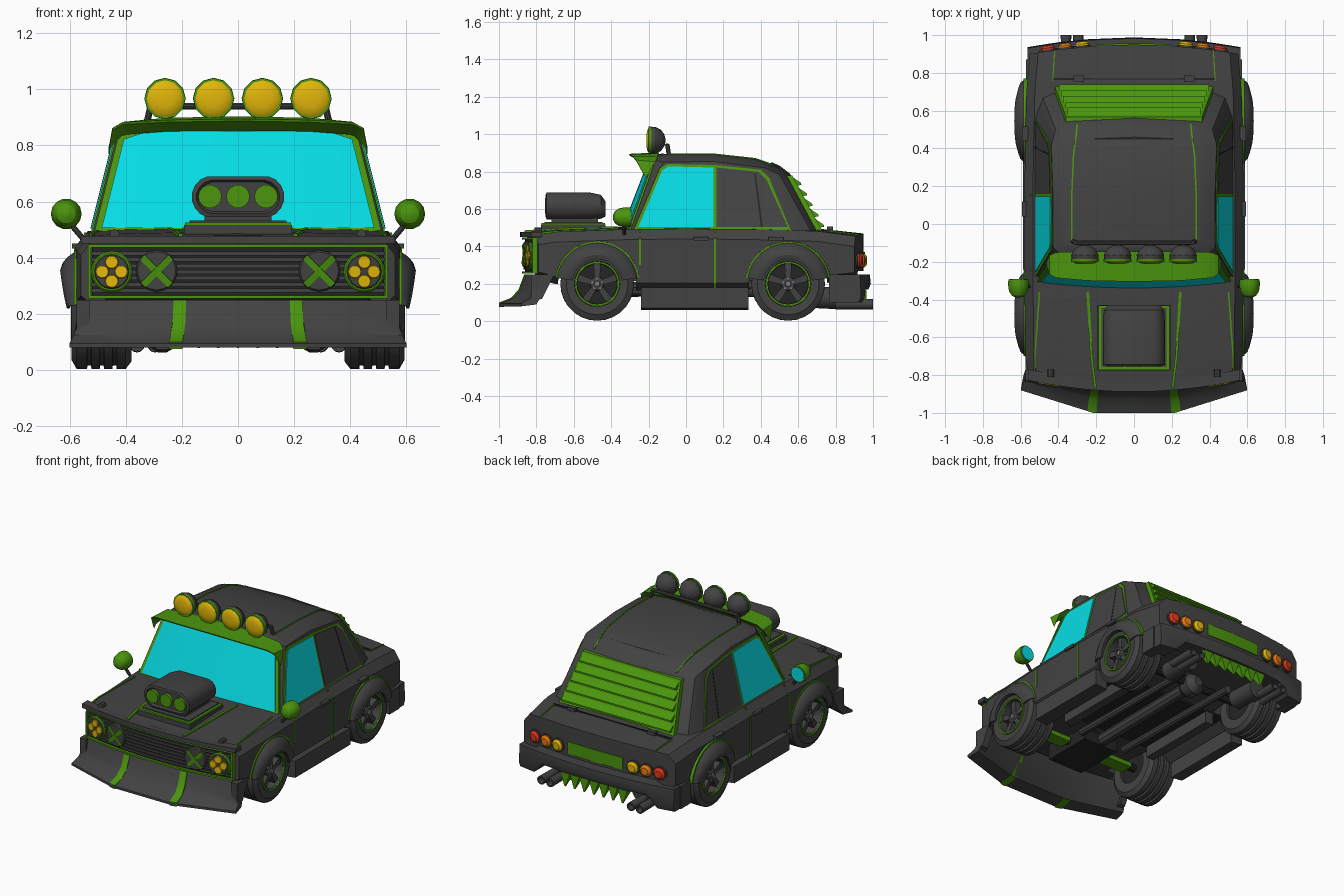
import bpy, bmesh, math
from mathutils import Vector

if "Cube" in bpy.data.objects:
    bpy.data.objects.remove(bpy.data.objects["Cube"])

def mat(name, r, g, b):
    m = bpy.data.materials.new(name)
    m.diffuse_color = (r, g, b, 1)
    m.use_nodes = True
    m.node_tree.nodes["Principled BSDF"].inputs["Base Color"].default_value = m.diffuse_color
    return m

DARK = mat("charcoal", .055, .055, .055)
BLACK = mat("black", .018, .018, .018)
GREEN = mat("green", .07, .30, .004)
CYAN = mat("cyan_glass", .002, .72, .78)
YELLOW = mat("yellow", .76, .47, .003)
ORANGE = mat("orange", .80, .2, .005)
RED = mat("red", .70, .04, .012)
GREY = mat("grey_metal", .22, .22, .23)

def shade(me):
    me.shade_smooth()
    me.set_sharp_from_angle(angle=math.radians(32))

def finish(name, bm, m, mirror=False, bow=False):
    if bow:  # curved nose and tail in plan
        for v in bm.verts:
            k = (v.co.x / .58) ** 2
            if v.co.y < -.78: v.co.y += .065 * k
            elif v.co.y > .85: v.co.y -= .055 * k
    if mirror:
        d = bmesh.ops.duplicate(bm, geom=bm.verts[:] + bm.edges[:] + bm.faces[:])["geom"]
        for e in d:
            if isinstance(e, bmesh.types.BMVert): e.co.x *= -1
    bmesh.ops.recalc_face_normals(bm, faces=bm.faces[:])
    me = bpy.data.meshes.new(name)
    bm.to_mesh(me); bm.free()
    me.materials.append(m)
    shade(me)
    o = bpy.data.objects.new(name, me)
    bpy.context.collection.objects.link(o)
    return o

def loft(name, rings, m, cap=True, closed=False, strip=None, **kw):
    bm = bmesh.new()
    R = [[bm.verts.new(p) for p in r] for r in rings]
    n = len(R[0])
    for a, b in zip(R, R[1:] + R[:1] if closed else R[1:]):
        for i in range(n):
            bm.faces.new((a[i], a[(i + 1) % n], b[(i + 1) % n], b[i]))
    if strip: strip(bm, R, n)
    elif cap and not closed:
        bm.faces.new(R[0]); bm.faces.new(R[-1])
    return finish(name, bm, m, **kw)

def bar(name, x0, x1, y0, y1, z0, z1, m, n=1, **kw):
    xs = [x0 + (x1 - x0) * i / n for i in range(n + 1)]
    return loft(name, [[(x, y0, z0), (x, y1, z0), (x, y1, z1), (x, y0, z1)] for x in xs], m, **kw)

def lathe(name, axis, c, prof, m, n=20, **kw):
    rings = []
    for t, r in prof:
        cs = [(r * math.cos(2 * math.pi * i / n), r * math.sin(2 * math.pi * i / n)) for i in range(n)]
        rings.append([(t, c[0] + a, c[1] + b) if axis == "X" else (c[0] + a, t, c[1] + b) for a, b in cs])
    return loft(name, rings, m, **kw)

def tube(name, p, q, r, m, n=10, **kw):
    p, q = Vector(p), Vector(q)
    d = (q - p).normalized()
    u = d.orthogonal().normalized(); w = d.cross(u)
    ring = [(u * math.cos(2 * math.pi * i / n) + w * math.sin(2 * math.pi * i / n)) * r for i in range(n)]
    return loft(name, [[p + v for v in ring], [q + v for v in ring]], m, **kw)

def strip_line(name, pts, w, m=GREEN, h=.005, **kw):  # thin seam lying on a top surface
    return loft(name, [[(x - w, y, z - h), (x + w, y, z - h), (x + w, y, z + h), (x - w, y, z + h)] for x, y, z in pts], m, **kw)

# ---- lower body, hollow underneath, with wheel arches cut out
def section(y, w, zt, zb):
    h = [(0, zb + .05), (.35 * w, zb + .05), (.78 * w, zb + .05), (w - .05, zb), (w, zb + .04), (w, zt - .055),
         (w - .045, zt), (.7 * w, zt + .008), (.35 * w, zt + .012), (0, zt + .014)]
    return [(x, y, z) for x, z in h] + [(-x, y, z) for x, z in h[-2:0:-1]]
def body_caps(bm, R, n):
    for r in (R[0], R[-1]):
        for i in range(4):
            q = (i, i + 1, 8 - i, 9 - i)
            bm.faces.new([r[k] for k in q]); bm.faces.new([r[(n - k) % n] for k in q])
body = loft("lower_body", [section(*s) for s in (
    (-.85, .56, .465, .225), (-.7, .575, .478, .2), (-.3, .58, .492, .165), (0, .58, .495, .165),
    (.35, .578, .492, .165), (.7, .57, .482, .2), (.95, .552, .455, .22))], DARK, strip=body_caps, bow=True)
WHEELS = (("front", -.475), ("rear", .546))
for nm, y in WHEELS:
    cut = lathe("arch_cutter", "X", (y, .2), [(.35, .21), (.8, .21)], DARK, n=28, mirror=True)
    cut.hide_render = True
    b = body.modifiers.new("arch", "BOOLEAN"); b.object = cut; b.operation = "DIFFERENCE"; b.solver = "EXACT"
    dg = bpy.context.evaluated_depsgraph_get()
    me = bpy.data.meshes.new_from_object(body.evaluated_get(dg))
    body.modifiers.clear(); body.data = me
    bpy.data.objects.remove(cut)
shade(body.data)

# ---- cabin
def sx(z): return .525 - .25 * (z - .47)
base = [(0, -.34, .47), (.3, -.332, .47), (.48, -.315, .47), (.525, -.28, .47), (.525, .16, .47),
        (.525, .57, .47), (.485, .675, .47), (.39, .72, .47), (0, .73, .47)]
top = [(0, -.185, .87), (.25, -.18, .868), (.39, -.165, .86), (sx(.85), -.12, .85), (sx(.855), .14, .855),
       (sx(.82), .42, .82), (.415, .5, .785), (.35, .54, .785), (0, .555, .79)]
cap = [(0, -.12, .898), (.22, -.12, .896), (.31, -.11, .893), (.33, -.07, .893), (.33, .14, .893),
       (.32, .37, .868), (.29, .42, .853), (.24, .45, .846), (0, .46, .85)]
mid = [tuple(.45 * a + .55 * b + c for a, b, c in zip(p, q, (0, 0, .007))) for p, q in zip(top, cap)]
def roof_cap(bm, R, n):
    r = R[-1]
    for i in range(8):
        q = [r[k % 16] for k in (i, i + 1, 15 - i, 16 - i)]
        bm.faces.new(list(dict.fromkeys(q)))
loft("cabin", [h + [(-x, y, z) for x, y, z in h[-2:0:-1]] for h in (base, top, mid, cap)], DARK, strip=roof_cap)
strip_line("roof_seam", [(.33, -.09, .892), (.33, .14, .893), (.32, .37, .868), (.31, .44, .845), (.30, .53, .797)], .004, mirror=True)

# ---- side windows as thin plates
def side_plate(name, poly, off, m):
    loft(name, [[(sx(z) + off, y, z) for y, z in poly], [(sx(z) - .002, y, z) for y, z in poly]], m, mirror=True)
side_plate("side_window_frame", [(-.28, .49), (-.14, .82), (-.1, .841), (.15, .836), (.4, .81), (.445, .765), (.56, .485)], .004, GREEN)
side_plate("door_window", [(-.255, .503), (-.128, .805), (-.095, .828), (.146, .822), (.146, .503)], .008, CYAN)
side_plate("rear_side_window", [(.162, .503), (.162, .822), (.385, .799), (.43, .758), (.545, .503)], .008, DARK)
side_plate("rear_window_divider", [(.40, .505), (.365, .79), (.373, .79), (.41, .505)], .0095, BLACK)

# ---- windscreen with green surround
def screen(name, z0, z1, inset, off, m):
    rings = []
    for i in range(11):
        s = i / 5 - 1
        zt = z1 - (.03 if abs(s) == 1 else 0)
        pts = []
        for z, o in ((z0, off), (zt, off), (zt, off - .012), (z0, off - .012)):
            x = s * (sx(z) - inset)
            pts.append((x, -.34 + .385 * (z - .47) + .12 * x * x - o, z))
        rings.append(pts)
    loft(name, rings, m)
screen("windscreen_frame", .485, .86, .008, .006, GREEN)
screen("windscreen", .505, .852, .03, .012, CYAN)

# ---- sun visor: wedge over the windscreen, (x, rear y, rear z, front y, front z, low y, low z)
vis = [(.462, -.2, .79, -.225, .785, -.215, .765), (.448, -.165, .853, -.268, .862, -.215, .80), (.41, -.15, .884, -.285, .883, -.205, .838),
       (.25, -.145, .899, -.30, .891, -.205, .85), (0, -.145, .903, -.305, .895, -.21, .853)]
vis = vis + [(-v[0],) + v[1:] for v in vis[-2::-1]]
loft("sun_visor", [[(x, a, b), (x, c, d), (x, c + .003, d - .008), (x, e, f)] for x, a, b, c, d, e, f in vis], GREEN)

# ---- rear louvres
def ry(z): return .73 - .545 * (z - .47)
def rw(z): return .42 - .2 * (z - .48)
loft("louvre_frame", [[(s * rw(z), ry(z) + o, z) for s, o in ((-1, .006), (1, .006), (1, -.03), (-1, -.03))] for z in (.485, .78)], GREEN)
for k in range(5):
    a, b = .775 - k * .056, .775 - (k + 1) * .056
    loft("louvre", [[(s * (rw(b) - .02), y, z) for y, z in ((ry(a), a), (ry(a) + .052, b + .02), (ry(b) + .022, b + .01), (ry(b), b + .006))] for s in (-1, 1)], GREEN)

# ---- wheels, flares
for nm, y in WHEELS:
    c = (y, .2)
    prof = [(.565, .112), (.588, .122), (.593, .165), (.575, .196)]
    for g in (.53, .485, .44):
        prof += [(g + .008, .197), (g + .006, .184), (g - .006, .184), (g - .008, .197)]
    prof += [(.4, .196), (.38, .17), (.38, .11)]
    lathe(nm + "_tyre", "X", c, prof, DARK, n=28, closed=True, mirror=True)
    lathe(nm + "_rim_ring", "X", c, [(.584, .108), (.595, .11), (.595, .12), (.584, .12)], GREEN, n=28, closed=True, mirror=True)
    lathe(nm + "_rim_barrel", "X", c, [(.45, .104), (.588, .107), (.588, .114), (.45, .114)], DARK, n=28, closed=True, mirror=True)
    lathe(nm + "_rim_back", "X", c, [(.4, .112), (.53, .112)], BLACK, n=20, mirror=True)
    lathe(nm + "_hub", "X", c, [(.5, .042), (.573, .038), (.578, .03)], DARK, n=10, mirror=True)
    lathe(nm + "_hub_nut", "X", c, [(.57, .018), (.585, .014)], GREY, n=8, mirror=True)
    for k in range(5):
        a = math.radians(90 + 72 * k)
        u = Vector((0, math.cos(a), math.sin(a))); w = Vector((0, -u.z, u.y)); o = Vector((0, *c))
        ring = lambda r, h, x: [o + u * r + w * h + Vector((x, 0, 0)), o + u * r - w * h + Vector((x, 0, 0)),
                                o + u * r - w * h + Vector((.52, 0, 0)), o + u * r + w * h + Vector((.52, 0, 0))]
        loft(nm + "_spoke", [ring(.025, .014, .574), ring(.108, .02, .57)], DARK, mirror=True)
        p = o + u * .03
        tube(nm + "_wheel_bolt", p + Vector((.57, 0, 0)), p + Vector((.584, 0, 0)), .007, GREY, n=6, mirror=True)
    def arc(name, prof, m):
        loft(name, [[(x if x < .6 else .6 + (x - .6) * math.sin(t) ** .6, y + r * math.cos(t), .2 + r * math.sin(t)) for x, r in prof]
                    for t in [math.radians(8 + 164 * i / 16) for i in range(17)]], m, mirror=True)
    arc(nm + "_fender_flare", [(.565, .226), (.582, .22), (.607, .203), (.624, .183), (.634, .155), (.628, .132), (.602, .132), (.597, .2)], DARK)
    arc(nm + "_flare_trim", [(.565, .228), (.584, .227), (.585, .218), (.565, .218)], GREEN)
    tube(nm + "_axle", (-.45, y, .19), (.45, y, .19), .025, BLACK)

# ---- sills, door seams, handles
loft("side_skirt", [[(.50, y0, .165), (.587, y0, .18), (.587, y0, .07), (.50, y0, .06)] for y0 in (-.24, .335)], DARK, mirror=True)
for y, z0 in ((.155, .17), (-.245, .3)):
    bar("door_seam", .57, .584, y - .005, y + .005, z0, .445, GREEN, mirror=True)
    bar("upper_door_seam", .52, .548, y - .005, y + .005, .44, .49, GREEN, mirror=True)
for y in (.08, .48):
    bar("door_handle", .56, .592, y - .04, y + .04, .432, .45, DARK, mirror=True)

# ---- bonnet and boot seams
strip_line("bonnet_seam", [(.205, -.87, .481), (.225, -.7, .493), (.245, -.36, .503)], .007, mirror=True, bow=True)
strip_line("wing_seam", [(.525, -.84, .470), (.525, -.7, .48), (.50, -.36, .494)], .004, mirror=True, bow=True)
strip_line("boot_seam", [(.43, .76, .482), (.42, .95, .462)], .003, mirror=True, bow=True)
bar("boot_edge", -.43, .43, .765, .771, .48, .493, BLACK, n=2)
bar("boot_hinge", .265, .32, .755, .785, .48, .506, DARK, mirror=True)
lathe("bonnet_pin", "Y", (.44, .485), [(-.81, .017), (-.77, .017)], DARK, n=8, mirror=True)
bar("bonnet_lip", -.56, .56, -.888, -.83, .45, .478, DARK, n=10, bow=True)

# ---- grille and headlights
bar("grille_back", -.52, .52, -.860, -.84, .265, .44, BLACK, n=10, bow=True)
for z0, z1 in ((.255, .266), (.436, .447)):
    bar("grille_frame", -.535, .535, -.876, -.84, z0, z1, GREEN, n=10, bow=True)
bar("grille_frame_end", .524, .535, -.876, -.84, .255, .447, GREEN, mirror=True, bow=True)
for k in range(7):
    z = .276 + k * .022
    bar("grille_slat", -.522, .522, -.870, -.85, z, z + .014, DARK, n=10, bow=True)
def disc(name, x, z, y, r, m, n=16, d=.03):
    lathe(name, "Y", (x, z), [(y, r * .92), (y + .006, r), (y + d, r)], m, n=n, mirror=True, bow=True)
disc("headlight_ring", .45, .35, -.881, .074, GREEN)
disc("headlight", .45, .35, -.885, .064, DARK)
for dx, dz in ((.034, 0), (-.034, 0), (0, .034), (0, -.034)):
    disc("headlight_lamp", .45 + dx, .35 + dz, -.892, .024, YELLOW, n=10)
disc("spot_lamp", .29, .353, -.884, .074, DARK)
for s in (-1, 1):
    tube("spot_cross", (.29 - .05, -.876, .353 - .05 * s), (.29 + .05, -.876, .353 + .05 * s), .017, GREEN, n=4, mirror=True, bow=True)

# ---- front spoiler with stripes
def spoiler(s, o=0):
    a = max(0, abs(s) - .36) / .64
    pts = ((.56, -.86 - o, .25, .06), (.568, -.89 - o, .17, .07), (.585, -.93 - o, .125, .1), (.6, -1 + o * .1, .095 + o, .12),
           (.6, -1 + o * .1, .08 - o, .12), (.585, -.9, .09, .1), (.57, -.83, .16, .07), (.56, -.78, .25, .05))
    return [(s * w, y + b * a, z) for w, y, z, b in pts]
loft("front_spoiler", [spoiler(s) for s in (-1, -.7, -.36, 0, .36, .7, 1)], DARK)
loft("spoiler_stripe", [spoiler(s, .005) for s in (.33, .36, .41)], GREEN, mirror=True)
loft("spoiler_end", [[(x, y, z) for y, z in ((-.83, .25), (-.83, .1), (-.77, .12), (-.705, .25))] for x in (.53, .575)], DARK, mirror=True)

# ---- bonnet blower
bar("blower_plate", -.192, .192, -.775, -.43, .485, .516, DARK)
bar("blower_base_trim", -.188, .188, -.772, -.432, .516, .526, GREEN)
bar("blower_base", -.172, .172, -.756, -.446, .49, .532, DARK)
bar("blower_neck", -.12, .12, -.72, -.47, .52, .57, DARK)
def capsule(y, kx, kz, zc=.617):
    return [(kx * (math.copysign(.095, math.cos(t)) + .07 * math.cos(t)), y, zc + kz * .074 * math.sin(t))
            for t in [math.radians(11.25 + 22.5 * i) for i in range(16)]]
loft("blower", [capsule(-.735, .85, .72), capsule(-.75, .9, .82), capsule(-.745, 1, 1), capsule(-.52, 1, 1),
                capsule(-.455, .97, .88, .612), capsule(-.43, .85, .55, .6)], DARK)
for x in (-.1, 0, .1):
    lathe("blower_intake", "Y", (x, .618), [(-.755, .042), (-.73, .042)], GREEN, n=14)

# ---- roof lamps on a bar
for x in (-.26, -.087, .087, .26):
    lathe("roof_lamp", "Y", (x, .967), [(-.19, .07), (-.165, .073), (-.135, .058), (-.115, .03), (-.11, .01)], DARK, n=12)
    lathe("roof_lamp_rim", "Y", (x, .967), [(-.2, .073), (-.185, .074)], GREEN, n=12)
    lathe("roof_lamp_glass", "Y", (x, .967), [(-.212, .03), (-.207, .055), (-.2, .065), (-.19, .065)], YELLOW, n=12)
tube("lamp_bar", (-.31, -.1, .94), (.31, -.1, .94), .012, DARK)
tube("lamp_bar_leg", (.31, -.1, .945), (.325, -.09, .88), .012, DARK, mirror=True)

# ---- wing mirrors
lathe("mirror_shell", "Y", (.612, .556), [(-.39, .012), (-.38, .034), (-.355, .05), (-.32, .055), (-.295, .053)], GREEN, n=14, mirror=True)
lathe("mirror_glass", "Y", (.612, .556), [(-.3, .046), (-.291, .046)], CYAN, n=14, mirror=True)
tube("mirror_arm", (.55, -.33, .465), (.605, -.33, .53), .01, DARK, mirror=True)

# ---- rear bumper, lights, plate
rb = []
for x in (-.565, -.45, -.38, -.25, 0, .25, .38, .45, .565):
    zb = .10 if abs(x) > .4 else .17
    rb.append([(x, .86, zb), (x, .975, zb), (x, .988, zb + .03), (x, .983, .25), (x, .86, .25)])
loft("rear_bumper", rb, DARK, bow=True)
bar("rear_bumper_side", .5, .572, .765, .87, .10, .25, DARK, mirror=True)
bar("rear_plate", -.2, .2, .93, .956, .29, .37, GREEN, n=4, bow=True)
for x, m in ((.455, RED), (.365, ORANGE), (.275, YELLOW)):
    lathe("tail_light_ring", "Y", (x, .325), [(.93, .045), (.958, .045)], DARK, n=14, mirror=True, bow=True)
    lathe("tail_light", "Y", (x, .325), [(.93, .038), (.966, .038), (.978, .024)], m, n=14, mirror=True, bow=True)

# ---- exhausts, spikes, underside
for x in (.295, .36):
    lathe("exhaust_tip", "Y", (x, .09), [(.8, .026), (1, .028), (1, .02), (.9, .02)], DARK, n=12, mirror=True)
for k in range(7):
    x = -.21 + .07 * k
    loft("spike", [[(x - r, .93 - r + d, z), (x + r, .93 - r + d, z), (x + r, .93 + r + d, z), (x - r, .93 + r + d, z)]
                   for r, d, z in ((.034, 0, .165), (.004, .03, .078))], GREEN)
bar("floor_pan", -.44, .44, -.25, .33, .205, .22, BLACK)
bar("floor_rail", .3, .36, -.24, .33, .13, .21, DARK, mirror=True)
tube("drive_shaft", (0, -.3, .17), (0, .55, .18), .04, DARK)
tube("exhaust_pipe", (.17, -.3, .16), (.17, .7, .15), .025, DARK, mirror=True)
tube("muffler", (.27, .66, .13), (.27, .86, .12), .06, DARK, n=12, mirror=True)
bar("engine_sump", -.13, .13, -.66, -.32, .14, .26, BLACK)
bar("suspension_arm", .15, .34, -.52, -.43, .16, .19, GREEN, mirror=True)
lathe("differential", "Y", (0, .18), [(.48, .04), (.52, .07), (.58, .07), (.62, .03)], DARK, n=12)
